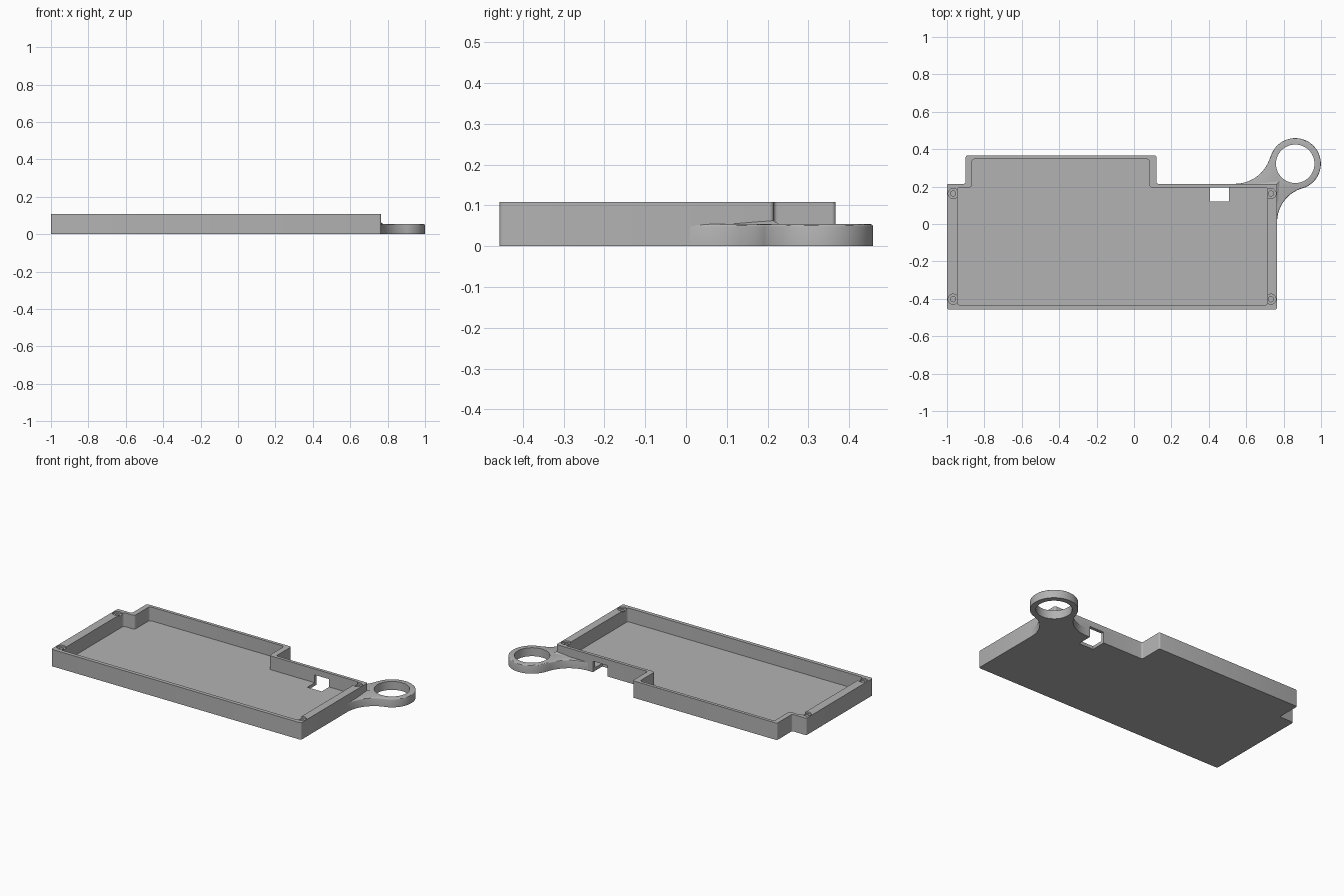
import bpy, bmesh, math

default = bpy.data.objects.get("Cube")
if default:
    bpy.data.objects.remove(default)

grey = bpy.data.materials.new("plain_grey")
grey.use_nodes = True
colour = (0.45, 0.45, 0.45, 1)
grey.diffuse_color = colour
grey.node_tree.nodes["Principled BSDF"].inputs["Base Color"].default_value = colour

HEIGHT, FLOOR = 0.108, 0.02


def finish(name, bm):
    bmesh.ops.recalc_face_normals(bm, faces=bm.faces)
    mesh = bpy.data.meshes.new(name)
    bm.to_mesh(mesh)
    bm.free()
    obj = bpy.data.objects.new(name, mesh)
    obj.data.materials.append(grey)
    bpy.context.collection.objects.link(obj)
    return obj


def prism(name, outline, z0, z1, corner=0, top_round=0):
    """Extrude an outline upward, rounding its upright or its top edges."""
    bm = bmesh.new()
    base = bm.faces.new([bm.verts.new((x, y, z0)) for x, y in outline])
    up = bmesh.ops.extrude_face_region(bm, geom=[base])["geom"]
    for v in up:
        if isinstance(v, bmesh.types.BMVert):
            v.co.z = z1
    if corner:
        edges = [e for e in bm.edges if abs(e.verts[0].co.z - e.verts[1].co.z) > 0.001]
        bmesh.ops.bevel(bm, geom=edges, offset=corner, segments=4, profile=0.5, affect='EDGES')
    if top_round:
        edges = [e for e in bm.edges if all(abs(v.co.z - z1) < 0.0001 for v in e.verts)]
        bmesh.ops.bevel(bm, geom=edges, offset=top_round, segments=3, profile=0.5,
                        affect='EDGES', clamp_overlap=True)
    return finish(name, bm)


def arc(cx, cy, r, start, end, steps):
    angles = [math.radians(start + (end - start) * i / steps) for i in range(steps + 1)]
    return [(cx + r * math.cos(a), cy + r * math.sin(a)) for a in angles]


def disc(name, x, y, r, z0, z1, steps=32):
    return prism(name, arc(x, y, r, 0, 360, steps)[:-1], z0, z1)


def box(name, x0, x1, y0, y1, z0, z1):
    return prism(name, [(x0, y0), (x1, y0), (x1, y1), (x0, y1)], z0, z1)


def cut(target, cutter):
    mod = target.modifiers.new("cut", 'BOOLEAN')
    mod.operation, mod.solver, mod.object = 'DIFFERENCE', 'EXACT', cutter
    bpy.context.view_layer.objects.active = target
    bpy.ops.object.modifier_apply(modifier=mod.name)
    bpy.data.objects.remove(cutter)


def smooth(obj):
    bpy.ops.object.select_all(action='DESELECT')
    obj.select_set(True)
    bpy.context.view_layer.objects.active = obj
    bpy.ops.object.shade_smooth_by_angle(angle=math.radians(30))


def stepped(x0, x1, y0, y1, bump0, bump1, back):
    """Rectangle with a wide bump on its back edge."""
    return [(x0, y0), (x1, y0), (x1, y1), (bump1, y1),
            (bump1, back), (bump0, back), (bump0, y1), (x0, y1)]


# Tray with a hollow inside
tray = prism("tray", stepped(-1, 0.765, -0.457, 0.215, -0.9, 0.12, 0.367), 0, HEIGHT, corner=0.01)
cut(tray, prism("hollow", stepped(-0.945, 0.715, -0.433, 0.195, -0.867, 0.083, 0.347),
                FLOOR, 0.2, corner=0.015))

# Opening through the floor and the back wall
cut(tray, box("port", 0.405, 0.507, 0.12, 0.25, -0.05, 0.07))

# Screw holes with shallow recesses in the four corners
for x in (-0.967, 0.732):
    for y in (-0.402, 0.163):
        cut(tray, disc("recess", x, y, 0.027, HEIGHT - 0.01, 0.2))
        cut(tray, disc("screw_hole", x, y, 0.014, 0.05, 0.2, 20))
smooth(tray)

# Key ring loop, flaring into the tray corner with two tangent arcs
RING_X, RING_Y, RING_R = 0.862, 0.322, 0.137


def flare(cx, cy, r, start, steps=14):
    toward = math.degrees(math.atan2(RING_Y - cy, RING_X - cx))
    return arc(cx, cy, r, start, toward, steps), toward


back_arc, back_dir = flare(0.54, 0.41, 0.195, -90)
side_arc, side_dir = flare(0.954, 0.01, 0.189, 180)
loop = arc(RING_X, RING_Y, RING_R, back_dir + 180, side_dir - 180, 48)
outline = back_arc + loop[1:-1] + side_arc[::-1] + [(0.745, 0.01), (0.745, 0.203), (0.54, 0.203)]
ring = prism("key_ring", outline, 0, 0.054, top_round=0.008)
cut(ring, disc("ring_hole", RING_X, RING_Y, 0.103, -0.1, 0.2, 56))
smooth(ring)

# Small sloped fillet where the key ring meets the tray walls
bm = bmesh.new()
wall = [bm.verts.new(p) for p in ((0.62, 0.212, 0.053), (0.762, 0.212, 0.064), (0.762, 0.08, 0.053))]
foot = [bm.verts.new(p) for p in ((0.64, 0.225, 0.05), (0.785, 0.235, 0.05), (0.775, 0.1, 0.05))]
for i in range(2):
    bm.faces.new((wall[i], wall[i + 1], foot[i + 1], foot[i]))
smooth(finish("ring_fillet", bm))
